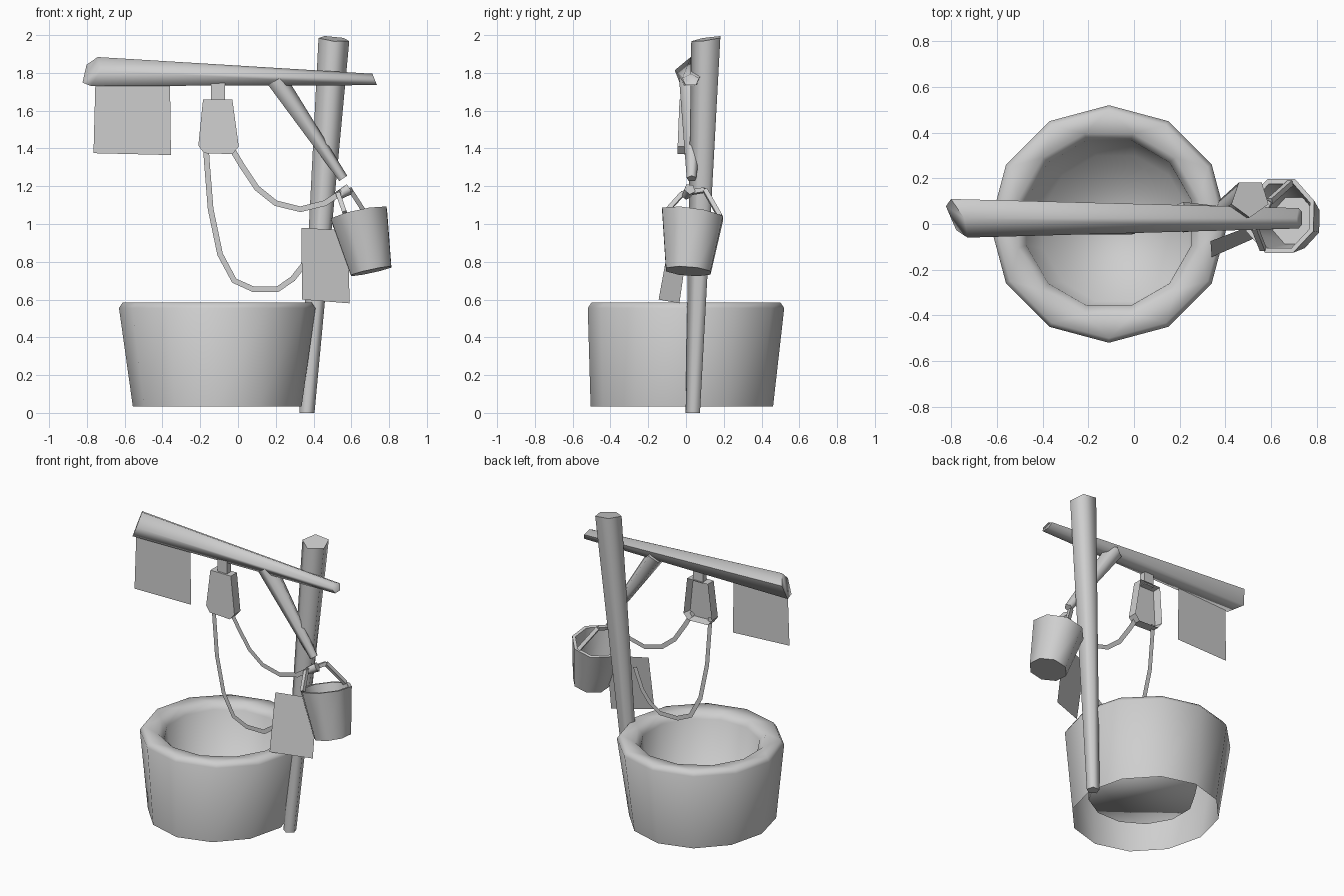
import bpy, bmesh
from math import cos, sin, pi, radians
from mathutils import Vector

cube = bpy.data.objects.get("Cube")
if cube:
    bpy.data.objects.remove(cube)

# One plain grey for every part
GREY = (0.62, 0.62, 0.62, 1)
mat = bpy.data.materials.new("plain_grey")
mat.use_nodes = True
mat.diffuse_color = GREY
mat.node_tree.nodes["Principled BSDF"].inputs["Base Color"].default_value = GREY


def finish(name, bm, smooth=None):
    """Turn a bmesh into an object, smooth below the given angle."""
    bmesh.ops.recalc_face_normals(bm, faces=bm.faces)
    mesh = bpy.data.meshes.new(name)
    bm.to_mesh(mesh)
    bm.free()
    mesh.materials.append(mat)
    if smooth:
        mesh.shade_smooth()
        mesh.set_sharp_from_angle(angle=radians(smooth))
    obj = bpy.data.objects.new(name, mesh)
    bpy.context.collection.objects.link(obj)


def loft(name, points, radii, sides, phases=0, normals=None, caps=(True, True), smooth=80):
    """Skin rings of vertices placed along a path."""
    bm = bmesh.new()
    pts = [Vector(p) for p in points]
    normals = normals or {}
    phases = phases if isinstance(phases, list) else [phases] * len(pts)
    rings = []
    for i, p in enumerate(pts):
        tangent = pts[min(i + 1, len(pts) - 1)] - pts[max(i - 1, 0)]
        n = Vector(normals.get(i, tangent)).normalized()
        u = Vector((0, 1, 0)).cross(n).normalized()
        v = n.cross(u)
        r = radii[i] if isinstance(radii, list) else radii
        ru, rv = r if isinstance(r, tuple) else (r, r)
        angles = [radians(phases[i]) + 2 * pi * k / sides for k in range(sides)]
        rings.append([bm.verts.new(p + u * ru * cos(a) + v * rv * sin(a)) for a in angles])
    for i, (a, b) in enumerate(zip(rings, rings[1:])):
        for k in range(sides):
            j = (k + 1) % sides
            if phases[i] == phases[i + 1]:
                bm.faces.new((a[k], a[j], b[j], b[k]))
            else:
                bm.faces.new((a[k], a[j], b[k]))
                bm.faces.new((a[j], b[j], b[k]))
    if caps[0]:
        bm.faces.new(rings[0][::-1])
    if caps[1]:
        bm.faces.new(rings[-1])
    finish(name, bm, smooth)


def panel(name, corners):
    bm = bmesh.new()
    bm.faces.new([bm.verts.new(c) for c in corners])
    finish(name, bm)


def ribbon(name, path, y, width):
    """Flat strip following a path in the x-z plane."""
    bm = bmesh.new()
    pts = [Vector((x, y, z)) for x, z in path]
    pairs = []
    for i, p in enumerate(pts):
        along = pts[min(i + 1, len(pts) - 1)] - pts[max(i - 1, 0)]
        side = along.cross(Vector((0, 1, 0))).normalized() * width / 2
        pairs.append((bm.verts.new(p - side), bm.verts.new(p + side)))
    for (a, b), (c, d) in zip(pairs, pairs[1:]):
        bm.faces.new((a, b, d, c))
    finish(name, bm)


# Round well wall: open underneath, rounded rim, closed basin inside
UP = (0, 0, 1)
cx = -0.11
loft("well_wall",
     [(cx, -0.022, 0.035), (cx, 0, 0.555), (cx, 0, 0.585), (cx, 0, 0.58),
      (cx, 0.005, 0.54), (cx + 0.03, -0.02, 0.14)],
     [(0.447, 0.483), 0.52, 0.5, 0.41, 0.375, 0.33], 12,
     phases=[0, 0, 0, 15, 15, 15], normals={i: UP for i in range(6)},
     caps=(False, True), smooth=180)

# Timber frame: leaning post, tapered beam and diagonal brace
loft("post", [(0.365, 0.04, 0), (0.508, 0.113, 1.98)], [0.042, 0.086], 5,
     phases=-90, normals={0: UP, 1: (0.1, -0.15, 1)})
loft("beam", [(-0.775, 0.025, 1.804), (0.725, 0.025, 1.762)],
     [(0.086, 0.098), (0.036, 0.047)], 5,
     phases=180, normals={0: (1, 0.5, -0.4), 1: (1, 0, 0.4)})
loft("brace", [(0.2, 0.03, 1.76), (0.555, 0.03, 1.24)], [(0.058, 0.07), 0.028], 5, phases=180)

# Pulley housing: tapered shell, hollow at the back
bm = bmesh.new()
outline = [(-0.185, 1.66), (-0.03, 1.66), (0.004, 1.41),
           (-0.03, 1.37), (-0.18, 1.375), (-0.21, 1.415)]
front = bm.faces.new([bm.verts.new((x, -0.046 + (z - 1.37) * 0.04, z)) for x, z in outline])
back = bmesh.ops.extrude_face_region(bm, geom=[front], use_keep_orig=True)
back_face = next(g for g in back["geom"] if isinstance(g, bmesh.types.BMFace))
for v in back_face.verts:
    v.co.y += 0.065
bmesh.ops.inset_region(bm, faces=[back_face], thickness=0.012)
for v in back_face.verts:
    v.co.y -= 0.055
finish("pulley_housing", bm)
loft("pulley_hanger", [(-0.105, 0, 1.65), (-0.105, 0, 1.76)], (0.052, 0.03), 4, phases=45)

# Flat ropes hanging from the pulley
long_loop = [(-0.17, 1.41), (-0.165, 1.33), (-0.145, 1.08), (-0.095, 0.84), (-0.02, 0.7),
             (0.08, 0.655), (0.21, 0.655), (0.29, 0.71), (0.345, 0.78), (0.4, 0.92)]
short_loop = [(-0.04, 1.41), (0.02, 1.31), (0.1, 1.19), (0.2, 1.11), (0.33, 1.078),
              (0.46, 1.11), (0.55, 1.17)]
ribbon("rope_long", long_loop, -0.02, 0.03)
ribbon("rope_short", short_loop, -0.02, 0.03)

# Cloth hanging from the beam, and the notice board on the post
panel("hanging_cloth", [(-0.755, -0.02, 1.75), (-0.765, -0.025, 1.375),
                        (-0.355, 0.0, 1.365), (-0.36, 0.0, 1.75)])
panel("notice_board", [(0.335, -0.075, 0.98), (0.34, -0.145, 0.6),
                       (0.59, -0.035, 0.58), (0.585, 0.02, 0.965)])

# Tilted bucket with a wall thickness
top, base = Vector((0.64, 0.035, 1.052)), Vector((0.705, 0.012, 0.75))
axis = top - base
rim_normal = axis + Vector((0, 0.02, 0))
loft("bucket", [base, top, top, base + axis * 0.1],
     [(0.118, 0.128), (0.163, 0.176), (0.142, 0.154), (0.1, 0.11)], 8, phases=22.5,
     normals={0: axis, 1: rim_normal, 2: rim_normal, 3: axis}, smooth=60)

# Bucket handle: two side bars, a cross bar and the rope knot
handle = [(0.565, -0.11, 1.06), (0.53, -0.02, 1.16), (0.595, 0.1, 1.18), (0.685, 0.18, 1.04)]
for name, a, b in zip(("handle_left", "handle_cross_bar", "handle_right"), handle, handle[1:]):
    loft(name, [a, b], 0.017, 4, phases=45, smooth=None)
loft("rope_knot", [(0.525, 0.0, 1.15), (0.585, 0.02, 1.185)], [0.025, 0.032], 5)
